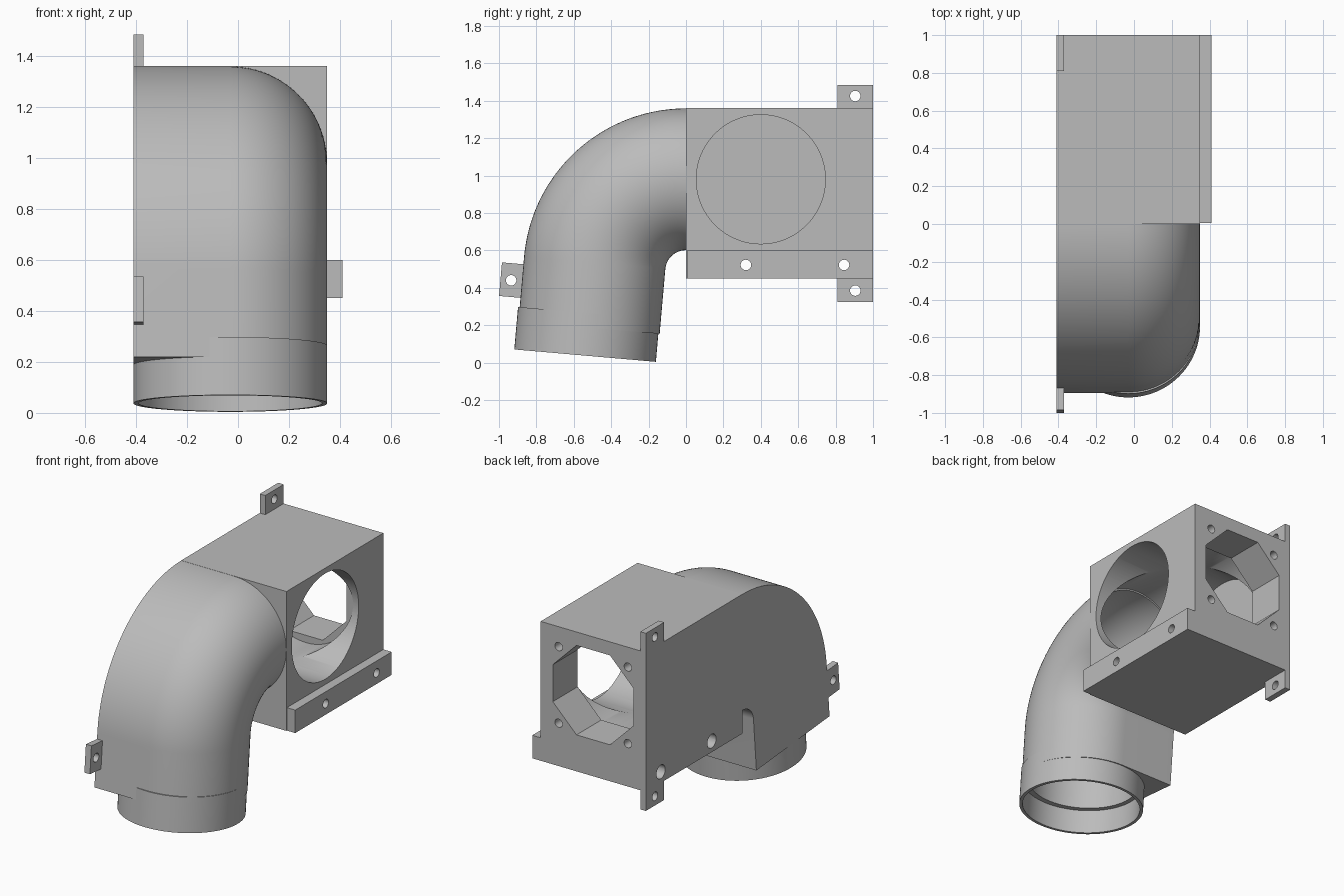
import bpy, bmesh
from math import sin, cos, pi, radians
from mathutils import Matrix, Vector

if "Cube" in bpy.data.objects:
    bpy.data.objects.remove(bpy.data.objects["Cube"], do_unlink=True)

grey = bpy.data.materials.new("plain_grey")
grey.use_nodes = True
grey.diffuse_color = (0.5, 0.5, 0.5, 1)
grey.node_tree.nodes["Principled BSDF"].inputs["Base Color"].default_value = (0.5, 0.5, 0.5, 1)

AXIS_X, AXIS_Z = -0.03, 0.98      # duct axis inside the housing
BEND_Z, BEND_R = 0.49, 0.49       # bend centre height and radius
TURN = radians(85)
LEFT, RIGHT = -0.41, 0.35
TILT = Matrix.Rotation(-radians(5), 4, 'X')


def make(name, bm):
    bmesh.ops.recalc_face_normals(bm, faces=bm.faces)
    mesh = bpy.data.meshes.new(name)
    bm.to_mesh(mesh)
    bm.free()
    mesh.materials.append(grey)
    ob = bpy.data.objects.new(name, mesh)
    bpy.context.collection.objects.link(ob)
    return ob


def block(name, x, y, z, matrix=Matrix()):
    bm = bmesh.new()
    size = Vector((x[1] - x[0], y[1] - y[0], z[1] - z[0]))
    mid = Vector((sum(x), sum(y), sum(z))) / 2
    bmesh.ops.create_cube(bm, size=1, matrix=Matrix.Translation(mid) @ matrix @ Matrix.Diagonal(size).to_4x4())
    return make(name, bm)


def rod(axis, start, end, a, b, radius, sides=96, twist=0.0):
    """Cutter along x (a, b = y, z) or along y (a, b = x, z)."""
    mid = (start + end) / 2
    if axis == 'X':
        place = Matrix.Translation((mid, a, b)) @ Matrix.Rotation(pi / 2, 4, 'Y')
    else:
        place = Matrix.Translation((a, mid, b)) @ Matrix.Rotation(pi / 2, 4, 'X')
    bm = bmesh.new()
    bmesh.ops.create_cone(bm, cap_ends=True, segments=sides, radius1=radius, radius2=radius,
                          depth=end - start, matrix=place @ Matrix.Rotation(twist, 4, 'Z'))
    return make("cutter", bm)


def sweep(name, section, stations):
    """Sweep a section of (x, outward) points along (turn angle, straight run) stations."""
    bm = bmesh.new()
    rings = []
    for a, run in stations:
        rings.append([bm.verts.new((AXIS_X + x,
                                    -(BEND_R + v) * sin(a) - run * cos(a),
                                    BEND_Z + (BEND_R + v) * cos(a) - run * sin(a)))
                      for x, v in section])
    n = len(section)
    for p, q in zip(rings, rings[1:]):
        for i in range(n):
            j = (i + 1) % n
            bm.faces.new((p[i], p[j], q[j], q[i]))
    bm.faces.new(rings[0])
    bm.faces.new(rings[-1])
    return make(name, bm)


def circle(r, shift=0.0, n=96):
    return [(r * cos(2 * pi * i / n), shift + r * sin(2 * pi * i / n)) for i in range(n)]


def cut(ob, cutters):
    bpy.context.view_layer.objects.active = ob
    for c in cutters:
        mod = ob.modifiers.new("cut", 'BOOLEAN')
        mod.operation, mod.solver, mod.object = 'DIFFERENCE', 'EXACT', c
        bpy.ops.object.modifier_apply(modifier=mod.name)
    for c in cutters:
        bpy.data.objects.remove(c, do_unlink=True)


# Housing: round chamber, side port, octagonal rear port and screw holes
housing = block("housing", (LEFT, RIGHT), (0, 1), (0.45, 1.36))
cutters = [rod('Y', -0.1, 0.745, AXIS_X, AXIS_Z, 0.34),
           rod('X', -0.37, 0.5, 0.40, AXIS_Z, 0.345),
           rod('Y', 0.6, 1.1, AXIS_X, AXIS_Z, 0.292 / cos(pi / 8), 8, pi / 8)]
for sx in (-1, 1):
    for sz in (-1, 1):
        cutters.append(rod('Y', 0.85, 1.1, AXIS_X + 0.25 * sx, AXIS_Z + 0.25 * sz, 0.027, 32))
for y in (0.32, 0.845):
    cutters += [rod('X', -0.5, 0.5, y, 0.522, 0.028, 32),
                rod('X', -0.5, 0.28, y, 0.522, 0.045, 32)]
cut(housing, cutters)

# Mounting rail along the lower edge
rail = block("mounting_rail", (RIGHT, 0.41), (0.005, 1), (0.45, 0.6))
cut(rail, [rod('X', 0, 0.5, y, 0.522, 0.028, 32) for y in (0.32, 0.845)])

# Screw tabs
tabs = []
for name, z, hole in (("upper_tab", (1.36, 1.485), 1.425), ("lower_tab", (0.325, 0.45), 0.385)):
    tab = block(name, (LEFT, -0.37), (0.81, 1), z)
    cut(tab, [rod('X', -0.5, 0, 0.905, hole, 0.028, 32)])
    tabs.append(tab)
front_tab = block("front_tab", (LEFT, -0.37), (-0.992, -0.852), (0.35, 0.53), TILT)
cut(front_tab, [rod('X', -0.5, 0, -0.935, 0.44, 0.028, 32)])

# Elbow: half-round, half-square section with a round bore
R = 0.379
half = [(R * sin(pi * i / 48), R * cos(pi * i / 48)) for i in range(49)]
bend = [(TURN * i / 48, 0) for i in range(49)]
elbow = sweep("elbow", half + [(LEFT - AXIS_X, -R), (LEFT - AXIS_X, R)], bend + [(TURN, 0.347)])
bore = sweep("bore_cutter", circle(0.33), [(0, -0.1)] + bend + [(TURN, 0.5)])
cut(elbow, [bore])

# Round sleeve at the outlet
sleeve = sweep("outlet_sleeve", circle(0.38, 0.008), [(TURN, 0.27), (TURN, 0.498)])
cut(sleeve, [sweep("sleeve_cutter", circle(0.36, 0.008), [(TURN, 0.2), (TURN, 0.6)])])

# Smooth round surfaces, keep crisp edges
bpy.ops.object.select_all(action='DESELECT')
for ob in [housing, rail, front_tab, elbow, sleeve] + tabs:
    ob.select_set(True)
bpy.context.view_layer.objects.active = housing
bpy.ops.object.shade_smooth_by_angle(angle=radians(30))
